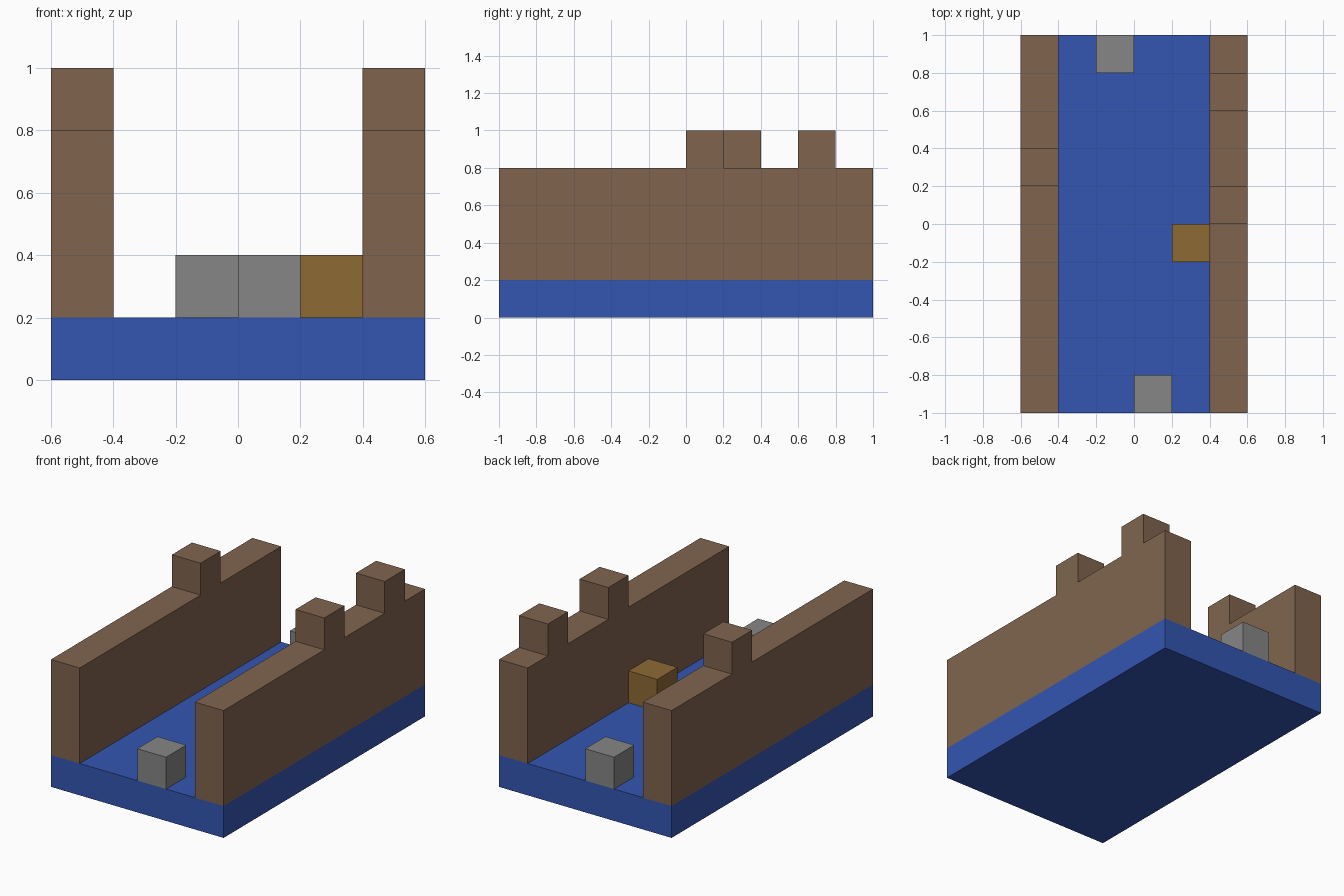
import bpy
import bmesh

cube = bpy.data.objects.get("Cube")
if cube:
    bpy.data.objects.remove(cube, do_unlink=True)

UNIT = 0.2  # edge length of one block


def make_material(name, rgb):
    mat = bpy.data.materials.new(name)
    mat.use_nodes = True
    color = (*rgb, 1.0)
    mat.diffuse_color = color
    mat.node_tree.nodes["Principled BSDF"].inputs["Base Color"].default_value = color
    return mat


def extrude_profile(name, profile, x0, x1, mat):
    """Extrude a closed (y, z) outline along x."""
    bm = bmesh.new()
    face = bm.faces.new([bm.verts.new((x0, y, z)) for y, z in profile])
    side = bmesh.ops.extrude_face_region(bm, geom=[face])["geom"]
    moved = [v for v in side if isinstance(v, bmesh.types.BMVert)]
    bmesh.ops.translate(bm, verts=moved, vec=(x1 - x0, 0, 0))
    bmesh.ops.recalc_face_normals(bm, faces=bm.faces)
    mesh = bpy.data.meshes.new(name)
    bm.to_mesh(mesh)
    bm.free()
    mesh.materials.append(mat)
    obj = bpy.data.objects.new(name, mesh)
    bpy.context.collection.objects.link(obj)
    return obj


def box(name, x, y, z, width, depth, height, mat):
    """Box given by its lowest corner and its size."""
    outline = [(y, z), (y + depth, z), (y + depth, z + height), (y, z + height)]
    return extrude_profile(name, outline, x, x + width, mat)


def wall(name, x, merlons, mat):
    """Long wall with raised blocks starting at the given y positions."""
    top = 4 * UNIT
    outline = [(1, UNIT), (-1, UNIT), (-1, top)]
    for y in merlons:
        outline += [(y, top), (y, top + UNIT), (y + UNIT, top + UNIT), (y + UNIT, top)]
    outline.append((1, top))
    return extrude_profile(name, outline, x, x + UNIT, mat)


brown = make_material("brown earth", (0.216, 0.127, 0.076))
blue = make_material("water blue", (0.034, 0.093, 0.445))
grey = make_material("stone grey", (0.238, 0.238, 0.238))
gold = make_material("ochre wood", (0.270, 0.144, 0.034))

# Base slab
box("water_base", -0.6, -1, 0, 1.2, 2, UNIT, blue)

# Banks on both sides
wall("left_bank", 0.4, [0.0, 0.6], brown)
wall("right_bank", -0.6, [0.2], brown)

# Loose blocks on the base
for name, x, y, mat in [
    ("front_stone", 0.0, -1.0, grey),
    ("back_stone", -0.2, 0.8, grey),
    ("wood_block", 0.2, -0.2, gold),
]:
    box(name, x, y, UNIT, UNIT, UNIT, UNIT, mat)
